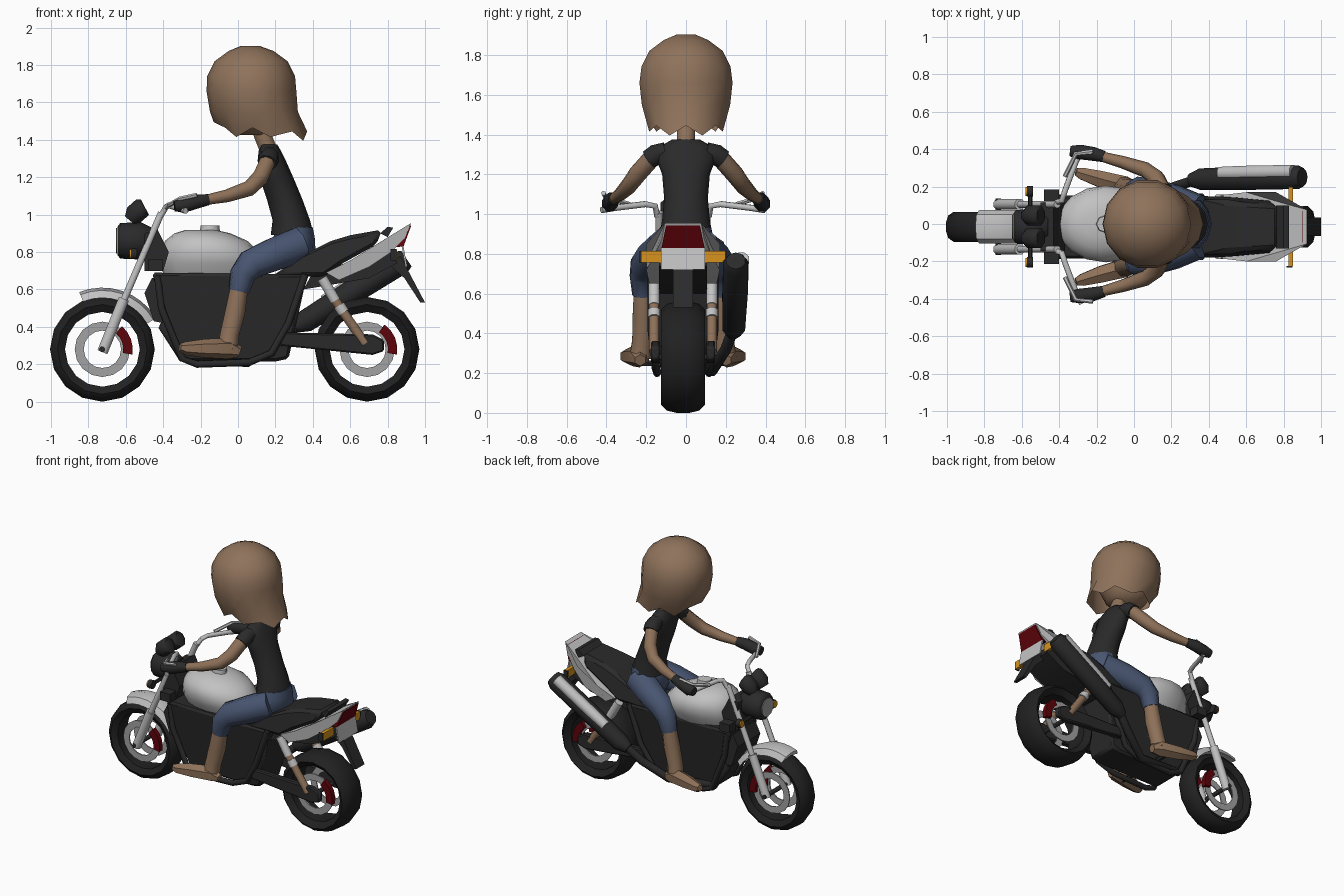
import bpy, bmesh, math
from mathutils import Vector

C = -0.015  # centre line of the bike


def mat(name, r, g, b):
    m = bpy.data.materials.new(name)
    m.diffuse_color = (r, g, b, 1)
    return m


BLACK = mat("black", 0.023, 0.023, 0.024)
TYRE = mat("tyre_black", 0.015, 0.015, 0.015)
SILVER = mat("silver", 0.54, 0.54, 0.54)
GREY = mat("disc_grey", 0.36, 0.36, 0.36)
JEANS = mat("denim_blue", 0.065, 0.092, 0.165)
SKIN = mat("skin_brown", 0.27, 0.165, 0.1)
HAIR = mat("hair_brown", 0.275, 0.17, 0.105)
RED = mat("dark_red", 0.115, 0.001, 0.003)
ORANGE = mat("orange", 0.68, 0.29, 0.012)


def make(name, bm, m, angle=40):
    bmesh.ops.recalc_face_normals(bm, faces=bm.faces[:])
    me = bpy.data.meshes.new(name)
    bm.to_mesh(me)
    bm.free()
    for p in me.polygons:
        p.use_smooth = True
    me.set_sharp_from_angle(angle=math.radians(angle))
    me.materials.append(m)
    ob = bpy.data.objects.new(name, me)
    bpy.context.collection.objects.link(ob)
    return ob


def bridge(bm, rings, closed=False, caps=True):
    pairs = list(zip(rings, rings[1:])) + ([(rings[-1], rings[0])] if closed else [])
    for a, b in pairs:
        for i in range(len(a)):
            j = (i + 1) % len(a)
            bm.faces.new((a[i], a[j], b[j], b[i]))
    if caps and not closed:
        bm.faces.new(rings[0])
        bm.faces.new(rings[-1])


def tube(name, pts, m, r=None, n=8, angle=50):
    """Tube through (x, y, z[, radius]) points."""
    bm, rings, nrm = bmesh.new(), [], None
    ps = [Vector(p[:3]) for p in pts]
    for i, p in enumerate(ps):
        d = (ps[min(i + 1, len(ps) - 1)] - ps[max(i - 1, 0)]).normalized()
        if nrm is None:
            nrm = Vector((0, 0, 1)) if abs(d.y) > 0.8 else Vector((0, 1, 0))
        nrm = (nrm - d * nrm.dot(d)).normalized()
        o, rad = d.cross(nrm), r or pts[i][3]
        rings.append([bm.verts.new(p + rad * (nrm * math.cos(t) + o * math.sin(t)))
                      for t in [2 * math.pi * (k + .5) / n for k in range(n)]])
    bridge(bm, rings)
    return make(name, bm, m, angle)


def pair(name, pts, m, r=None, n=8):
    """Left and right tubes; y is measured from the centre line."""
    for s, side in ((-1, "right"), (1, "left")):
        tube(f"{name}_{side}", [(p[0], C + s * p[1], *p[2:]) for p in pts], m, r, n)


def loft(name, rows, m, n=12, jag=0, caps=True):
    """Stack of level ellipses: (z, centre x, radius x, radius y)."""
    bm, rings = bmesh.new(), []
    for k, (z, cx, rx, ry) in enumerate(rows):
        rings.append([bm.verts.new((cx + rx * math.cos(2 * math.pi * i / n), ry * math.sin(2 * math.pi * i / n),
                                    z - (jag * (i % 2) if k == 0 else 0))) for i in range(n)])
    bridge(bm, rings, caps=False)
    bm.faces.new(rings[-1])
    if caps:
        bm.faces.new(rings[0])
    return make(name, bm, m, 50)


def prism(name, prof, w, m, y=C, bevel=0):
    """Side profile (x, z) widened to half-width w, which may depend on x, z."""
    f = w if callable(w) else (lambda x, z: w)
    bm = bmesh.new()
    bridge(bm, [[bm.verts.new((x, y + s * f(x, z), z)) for x, z in prof] for s in (-1, 1)])
    ob = make(name, bm, m, 30)
    if bevel:
        b = ob.modifiers.new("bevel", 'BEVEL')
        b.width, b.segments = bevel, 1
    return ob


def box(name, x0, x1, z0, z1, w, m, y=C):
    return prism(name, [(x0, z0), (x1, z0), (x1, z1), (x0, z1)], w, m, y)


def arc(name, cx, cz, prof, m, a0=0, a1=360, n=16, y=C):
    """Profile (radius, y) swept about a wheel axle."""
    full = a1 - a0 == 360
    bm, rings = bmesh.new(), []
    for i in range(n if full else n + 1):
        t = math.radians(a0 + (a1 - a0) * i / n)
        rings.append([bm.verts.new((cx + r * math.cos(t), y + v, cz + r * math.sin(t))) for r, v in prof])
    bridge(bm, rings, closed=full)
    return make(name, bm, m)


# Wheels, brake discs and calipers
for tag, cx, h in (("front", -0.725, 0.08), ("rear", 0.69, 0.11)):
    arc(tag + "_tyre", cx, 0.28, [(.20, -h * .7), (.24, -h), (.268, -h * .75), (.28, -h * .3),
                                  (.28, h * .3), (.268, h * .75), (.24, h), (.20, h * .7)], TYRE)
    tube(tag + "_axle", [(cx, C - .15, .28), (cx, C + .15, .28)], BLACK, .016)
    for s, side in ((-1, "right"), (1, "left")):
        arc(f"{tag}_disc_{side}", cx, .28, [(.10, -.004), (.148, -.004), (.148, .004), (.10, .004)], GREY, y=C + s * h * .75)
        a = (-10, 50) if tag == "front" else (-10, 55)
        arc(f"{tag}_caliper_{side}", cx, .28, [(.112, -.018), (.162, -.018), (.162, .018), (.112, .018)], RED, *a, n=4, y=C + s * h * .85)

# Front mudguard, forks and steering
arc("front_mudguard", -.725, .28, [(.275, -.09), (.315, -.065), (.33, 0), (.315, .065), (.275, .09), (.298, 0)], SILVER, 30, 112, 8)
pair("fork_lower", [(-.725, .12, .265), (-.61, .12, .55)], SILVER, .031)
pair("fork_upper", [(-.62, .12, .52), (-.41, .12, 1.01)], SILVER, .02)
pair("handlebar", [(-.415, .13, .99), (-.385, .14, 1.04), (-.37, .19, 1.05), (-.31, .35, 1.03), (-.28, .41, 1.02)], SILVER, .016)
pair("lever", [(-.37, .27, 1.05), (-.31, .39, 1.085), (-.22, .40, 1.105)], SILVER, .012, 6)
prism("steering_yoke", [(-.50, .70), (-.40, .70), (-.37, .80), (-.43, .92), (-.50, .90)], .13, BLACK)
box("side_brackets", -.48, -.40, .70, .76, .2, BLACK)
prism("radiator", [(-.46, .66), (-.40, .66), (-.40, .42), (-.45, .43), (-.50, .58)], .13, BLACK)

# Headlight, gauges and front indicators
tube("headlight", [(-.645, C, .86, .075), (-.63, C, .86, .095), (-.52, C, .86, .10), (-.46, C, .86, .07)], BLACK, n=10)
tube("headlight_lens", [(-.652, C, .86), (-.646, C, .86)], GREY, .068, 10)
pair("gauge", [(-.58, .06, .97, .035), (-.555, .06, 1.0, .058), (-.51, .06, 1.04, .058), (-.50, .06, 1.045, .045)], BLACK)
tube("front_indicator_bar", [(-.555, C - .19, .79), (-.555, C + .19, .79)], BLACK, .013, 6)
pair("front_indicator", [(-.54, .19, .79), (-.572, .19, .79)], BLACK, .03)
pair("front_indicator_lens", [(-.572, .19, .79), (-.58, .19, .79)], ORANGE, .026)

# Fuel tank
loft("fuel_tank", [(.67, -.14, .255, .15), (.74, -.145, .275, .19), (.80, -.15, .265, .205),
                   (.86, -.17, .22, .19), (.90, -.19, .15, .13), (.918, -.20, .08, .07)], SILVER, 16)
loft("fuel_cap", [(.90, -.15, .055, .05), (.942, -.15, .05, .045)], SILVER, 8)

# Engine block and cradle frame
prism("engine_body", [(-.46, .69), (.37, .68), (.27, .23), (.2, .215), (-.3, .215), (-.38, .42)],
      lambda x, z: .11 + .06 * min(1, max(0, (z - .2) / .4)), BLACK, bevel=.015)
pair("cradle_frame", [(-.43, .155, .67), (-.41, .155, .50), (-.30, .14, .23), (-.22, .13, .20), (.06, .13, .21),
                      (.18, .14, .26), (.27, .16, .42), (.36, .16, .68)], BLACK, .02)
pair("footpeg", [(-.1, .12, .25), (-.1, .24, .25)], BLACK, .016, 6)

# Swing arm and shock absorbers
for s, side in ((-1, "right"), (1, "left")):
    prism("swing_arm_" + side, [(.22, .30), (.25, .37), (.72, .36), (.78, .33), (.78, .27), (.72, .25)], .022, BLACK, C + s * .14, .008)
pair("shock_top", [(.45, .145, .66), (.52, .145, .54)], SILVER, .03)
pair("shock_spring", [(.50, .145, .57), (.68, .145, .31)], SKIN, .027)
pair("shock_collar", [(.54, .145, .515), (.565, .145, .477)], SILVER, .033)

# Seat, tail and rear lights
prism("seat", [(.18, .67), (.36, .79), (.50, .86), (.60, .89), (.77, .92), (.74, .84), (.56, .74), (.46, .67)],
      lambda x, z: .165 - .06 * max(0, x - .45) - (.03 if z > .85 else 0), BLACK, bevel=.02)
prism("tail_panel", [(.47, .69), (.60, .755), (.76, .85), (.925, .955), (.89, .87), (.82, .80), (.70, .72), (.54, .65)],
      lambda x, z: .17 + (.015 if .55 < x < .8 else 0) - .48 * max(0, x - .76), SILVER)
prism("grab_rail", [(.76, .90), (.80, .935), (.83, .93), (.80, .88)], .115, BLACK)
prism("under_tail", [(.35, .60), (.40, .69), (.82, .81), (.85, .74), (.70, .66)], .12, BLACK)
prism("tail_light", [(.83, .825), (.90, .94), (.927, .943), (.885, .83)], lambda x, z: .108 if z < .9 else .085, RED)
prism("number_plate", [(.875, .83), (.885, .83), (.905, .72), (.895, .72)], .11, SILVER)
prism("rear_mudguard", [(.80, .74), (.87, .78), (.91, .70), (1.0, .53), (.975, .53), (.89, .66)], .05, BLACK)
for s, side in ((-1, "right"), (1, "left")):
    box("rear_indicator_" + side, .825, .85, .757, .813, .06, ORANGE, C + s * .15)
    box("indicator_cap_" + side, .815, .848, .755, .815, .004, BLACK, C + s * .214)

# Exhaust with heat shield on its upper outer side
tube("exhaust", [(.30, .235, .40, .035), (.36, .24, .43, .06), (.60, .245, .58, .066), (.87, .25, .745, .066), (.90, .25, .765, .05)], BLACK, n=10)
tube("exhaust_shield", [(.46, .272, .537, .036), (.58, .274, .610, .04), (.85, .279, .775, .04)], SILVER, n=8)
tube("exhaust_pipe", [(-.36, .1, .48), (-.40, .1, .40), (-.30, .1, .24), (.05, .13, .21), (.22, .2, .32), (.33, .237, .42)], BLACK, .028)

# Rider: hips, legs and feet
loft("jeans_hips", [(.75, .28, .09, .10), (.80, .29, .125, .15), (.88, .30, .11, .14), (.93, .30, .10, .125)], JEANS)
pair("jeans_leg", [(.33, .08, .84, .10), (.20, .14, .79, .095), (.07, .185, .735, .085), (.025, .20, .68, .07), (.005, .20, .59, .056)], JEANS)
pair("shin", [(.005, .20, .60, .052), (-.015, .20, .48, .058), (-.045, .205, .36, .055), (-.055, .215, .28, .058)], SKIN)
pair("foot", [(.01, .215, .265, .03), (-.05, .22, .285, .057), (-.18, .255, .285, .05), (-.28, .285, .285, .036), (-.31, .295, .29, .022)], SKIN, n=6)

# Rider: top, sleeves, arms and gloves
loft("top", [(.89, .29, .115, .135), (.97, .285, .10, .12), (1.08, .25, .095, .11), (1.20, .205, .09, .12),
             (1.29, .18, .075, .155), (1.34, .17, .06, .13), (1.375, .165, .045, .07)], BLACK)
for s, side in ((-1, "right"), (1, "left")):
    def side_y(pts):
        return [(x, s * y, z, r) for x, y, z, r in pts]
    tube("sleeve_" + side, side_y([(.17, .10, 1.315, .05), (.165, .15, 1.30, .055), (.155, .185, 1.275, .052)]), BLACK)
    tube("arm_" + side, side_y([(.16, .165, 1.29, .046), (.12, .245, 1.20, .046), (.06, .29, 1.14, .042),
                                (-.06, .33, 1.10, .034), (-.19, .365, 1.075, .026)]), SKIN)
    tube("glove_" + side, side_y([(-.16, .36, 1.08, .032), (-.22, .375, 1.07, .04), (-.29, .385, 1.05, .042), (-.34, .39, 1.045, .03)]), BLACK)

# Rider: neck, head and bobbed hair
tube("neck", [(.165, 0, 1.34), (.11, 0, 1.48)], SKIN, .05)
loft("head", [(1.425, .06, .08, .07), (1.47, .07, .14, .14), (1.58, .07, .19, .19), (1.72, .07, .18, .18), (1.8, .07, .1, .1)], SKIN)
hair = loft("hair", [(1.465, .125, .215, .19), (1.55, .085, .235, .228), (1.66, .072, .24, .24), (1.74, .07, .235, .23),
                     (1.82, .07, .195, .19), (1.875, .07, .12, .115), (1.902, .065, .05, .05)], HAIR, 14, .05, False)
for v in hair.data.vertices:  # flick out the back, lift the fringe
    if v.co.z < 1.5 and v.co.x > .2:
        v.co.x += .03
        v.co.z -= .02
    elif v.co.z < 1.5 and v.co.x < -.03 and abs(v.co.y) < .08:
        v.co.z += .08
        v.co.x -= .04
